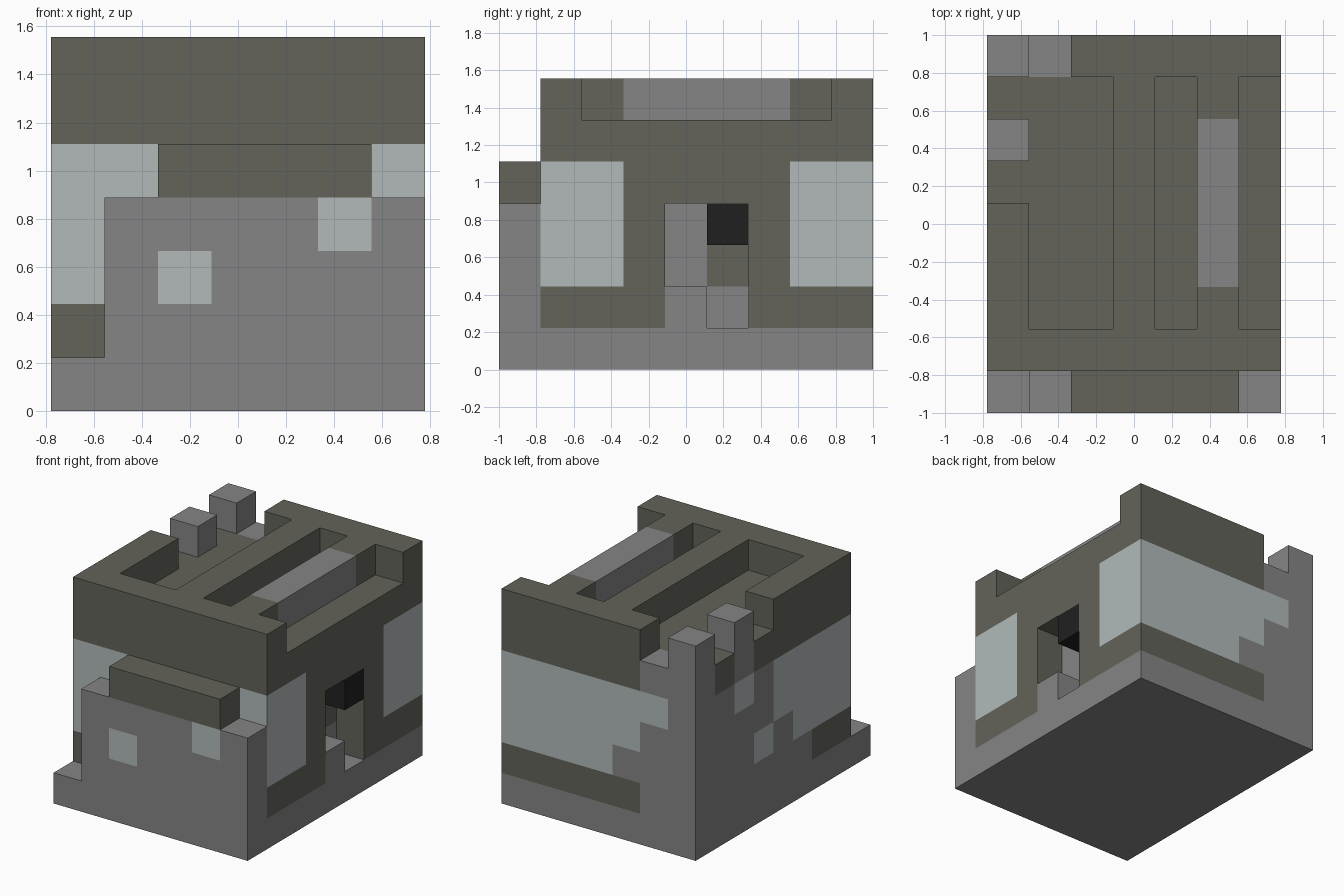
import bpy
import bmesh
from mathutils import Vector

# Remove the default object
cube = bpy.data.objects.get("Cube")
if cube:
    bpy.data.objects.remove(cube, do_unlink=True)

UNIT = 2 / 9                      # edge of one building block
WIDE, DEEP, HIGH = 7, 9, 7        # size of the model in blocks


def material(name, r, g, b):
    mat = bpy.data.materials.new(name)
    mat.use_nodes = True
    mat.diffuse_color = (r, g, b, 1)
    shader = mat.node_tree.nodes["Principled BSDF"]
    shader.inputs["Base Color"].default_value = (r, g, b, 1)
    shader.inputs["Roughness"].default_value = 1
    return mat


stone = material("grey stone", .235, .235, .235)
plaster = material("pale plaster", .445, .491, .491)
timber = material("dark olive timber", .125, .125, .102)
black = material("black", .0144, .0144, .0144)

cells = {}      # block position -> part name
paint = {}      # part name -> material


def span(value):
    return range(*value) if isinstance(value, tuple) else (value,)


def fill(part, mat, x, y, z):
    """Lay blocks of one part; a later part replaces an earlier one."""
    paint[part] = mat
    for i in span(x):
        for j in span(y):
            for k in span(z):
                cells[i, j, k] = part


def carve(x, y, z):
    for i in span(x):
        for j in span(y):
            for k in span(z):
                cells.pop((i, j, k), None)


full_x, body_y = (0, WIDE), (1, DEEP)
hollow_y = (2, 8)                 # length of the roof channels
walls = (2, 5)                    # height band of the plaster
roof = (5, HIGH)
top = HIGH - 1
left, right, back = WIDE - 1, 0, DEEP - 1

# Main body in horizontal bands
fill("stone_base", stone, full_x, (0, DEEP), 0)
fill("timber_sill", timber, full_x, body_y, 1)
fill("plaster_walls", plaster, full_x, body_y, walls)
fill("roof", timber, full_x, body_y, roof)

# Front stone wall with its small roof and two plaster patches
fill("front_wall", stone, (1, WIDE), 0, (1, 4))
fill("front_wall_roof", timber, (2, 6), 0, 4)
fill("front_patches", plaster, 2, 0, 2)
fill("front_patches", plaster, 5, 0, 3)

# Timber middle of the left wall with the recessed doorway
fill("door_wall", timber, (5, WIDE), (3, 7), walls)
fill("door_wall", timber, 5, (3, 7), 1)
carve(left, (4, 6), (1, 4))
fill("door_step", stone, left, 4, 1)
fill("door_panel", stone, 5, 4, (1, 4))
fill("door_panel", stone, 5, 5, 1)
fill("door_lamp", black, left, 5, 3)

# Roof channels and the stone ridge between them
for x in ((1, 3), 4, left):
    carve(x, hollow_y, top)
fill("roof_ridge", stone, 5, (3, 7), top)

# Stepped stonework climbing the right wall, from front to back
for y, height in ((3, 2), (4, 3), (5, 5), (6, HIGH), (7, 5)):
    fill("stone_steps", stone, right, y, (1, height))
fill("wall_patches", plaster, right, 5, 2)
fill("wall_patches", plaster, right, 6, 4)
for y in (5, 7):
    carve(right, y, top)

# Stonework along the back and the corner pillar
fill("corner_pillar", stone, right, back, (1, HIGH))
fill("back_steps", stone, 1, back, (1, 4))
fill("back_steps", stone, 2, back, 2)
fill("back_steps", stone, 1, back, 5)
carve(1, back, top)


def build(part):
    """Make the outer faces of all blocks that belong to the part."""
    bm = bmesh.new()
    origin = Vector((WIDE / 2, DEEP / 2, 0))
    for cell in (c for c, name in cells.items() if name == part):
        for axis in range(3):
            for side in (-1, 1):
                beside = list(cell)
                beside[axis] += side
                if tuple(beside) in cells:
                    continue
                normal, u = Vector(), Vector()
                normal[axis] = side / 2
                u[(axis + 1) % 3] = .5
                v = normal.cross(u) * 2
                middle = Vector(cell) + Vector((.5, .5, .5)) + normal - origin
                corners = (-u - v, u - v, u + v, v - u)
                bm.faces.new([bm.verts.new((middle + c) * UNIT) for c in corners])
    bmesh.ops.remove_doubles(bm, verts=bm.verts, dist=UNIT / 100)
    mesh = bpy.data.meshes.new(part)
    bm.to_mesh(mesh)
    bm.free()
    mesh.materials.append(paint[part])
    bpy.context.collection.objects.link(bpy.data.objects.new(part, mesh))


for part in paint:
    build(part)
